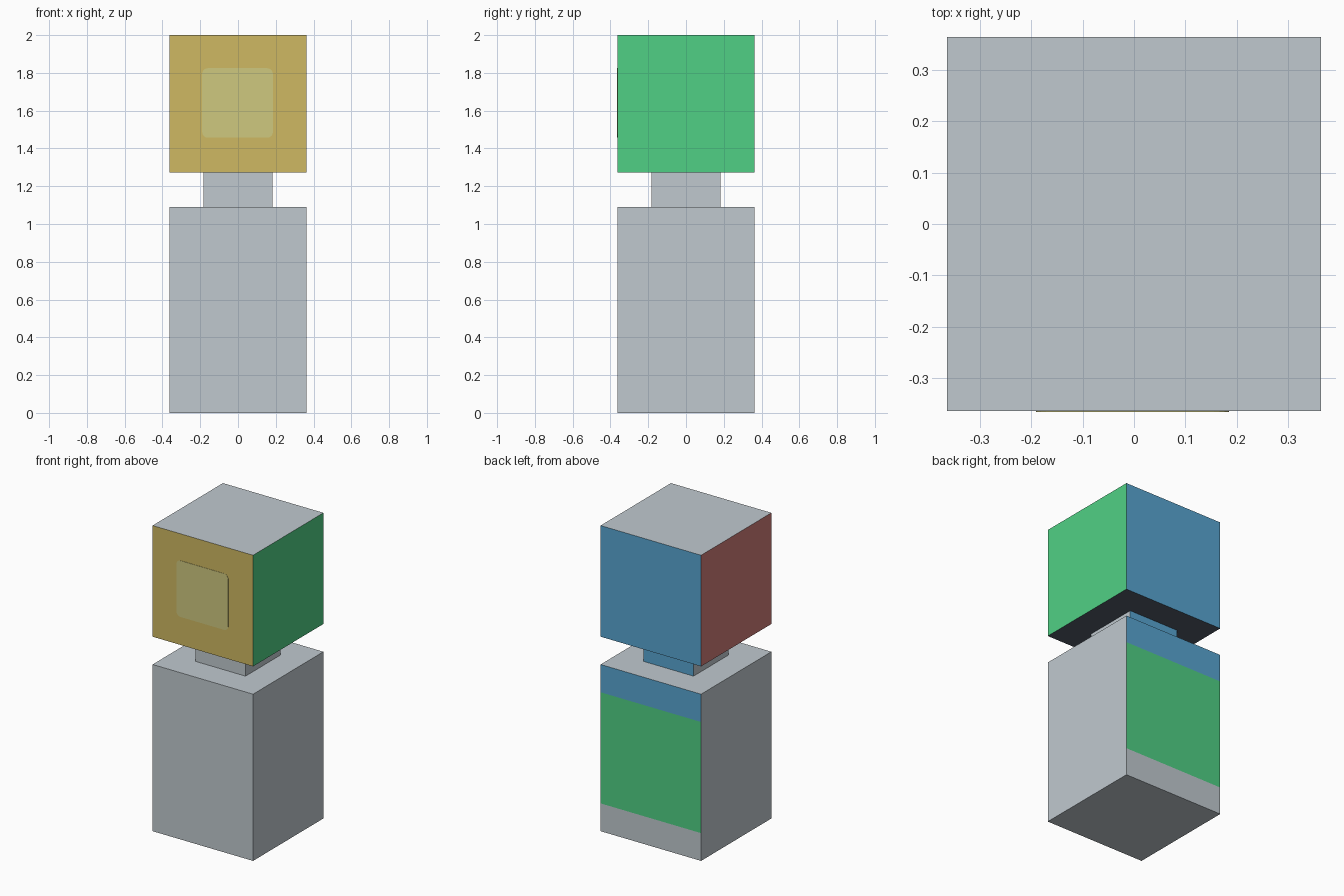
import bpy
import bmesh

if "Cube" in bpy.data.objects:
    bpy.data.objects.remove(bpy.data.objects["Cube"])

U = 2 / 11  # the model is laid out on an 11-unit-high grid


def linear(v):
    v /= 255
    return v / 12.92 if v <= 0.04045 else ((v + 0.055) / 1.055) ** 2.4


def material(name, rgb):
    m = bpy.data.materials.new(name)
    m.diffuse_color = (*[linear(c) for c in rgb], 1)
    m.use_nodes = True
    m.node_tree.nodes["Principled BSDF"].inputs["Base Color"].default_value = m.diffuse_color
    return m


MATS = {
    "grey": material("light grey", (192, 201, 207)),
    "yellow": material("mustard yellow", (207, 185, 98)),
    "cream": material("pale olive", (207, 200, 127)),
    "green": material("emerald green", (80, 208, 133)),
    "blue": material("sky blue", (88, 165, 209)),
    "red": material("dusty red", (207, 124, 121)),
    "dark": material("dark slate", (82, 92, 105)),
}


def box(name, lo, hi, rule, cuts=(), corner=0):
    """Box from lo to hi; cut at heights, coloured by rule(normal, height)."""
    bm = bmesh.new()
    bmesh.ops.create_cube(bm, size=1)
    for v in bm.verts:
        v.co = [a + (c + 0.5) * (b - a) for a, b, c in zip(lo, hi, v.co)]
    for z in cuts:
        bmesh.ops.bisect_plane(bm, geom=bm.verts[:] + bm.edges[:] + bm.faces[:],
                               plane_co=(0, 0, z), plane_no=(0, 0, 1))
    if corner:  # round the corners seen from the front
        edges = [e for e in bm.edges
                 if abs(e.verts[0].co.y - e.verts[1].co.y) > 1e-5]
        bmesh.ops.bevel(bm, geom=edges, offset=corner, segments=4,
                        profile=0.5, affect='EDGES')
    bm.normal_update()
    names = []
    for f in bm.faces:
        colour = rule(f.normal, f.calc_center_median().z)
        if colour not in names:
            names.append(colour)
        f.material_index = names.index(colour)
    mesh = bpy.data.meshes.new(name)
    bm.to_mesh(mesh)
    bm.free()
    for n in names:
        mesh.materials.append(MATS[n])
    ob = bpy.data.objects.new(name, mesh)
    bpy.context.collection.objects.link(ob)
    return ob


def body_rule(n, z):
    if n.y < 0.5 or z < U:
        return "grey"
    return "green" if z < 5 * U else "blue"


def neck_rule(n, z):
    return "blue" if n.y > 0.5 else "grey"


def head_rule(n, z):
    if n.z < -0.5:
        return "dark"
    if n.z > 0.5:
        return "grey"
    if abs(n.x) > 0.5:
        return "green" if n.x > 0 else "red"
    return "blue" if n.y > 0 else "yellow"


# body with banded back, narrow neck, and a head with a colour per side
box("body", (-2 * U, -2 * U, 0), (2 * U, 2 * U, 6 * U), body_rule, (U, 5 * U))
box("neck", (-U, -U, 6 * U), (U, U, 7 * U), neck_rule)
box("head", (-2 * U, -2 * U, 7 * U), (2 * U, 2 * U, 11 * U), head_rule)

# pale rounded panel on the front of the head
box("face_panel", (-0.19, -2 * U - 0.002, 1.457), (0.185, -2 * U + 0.002, 1.825),
    lambda n, z: "cream", corner=0.03)
